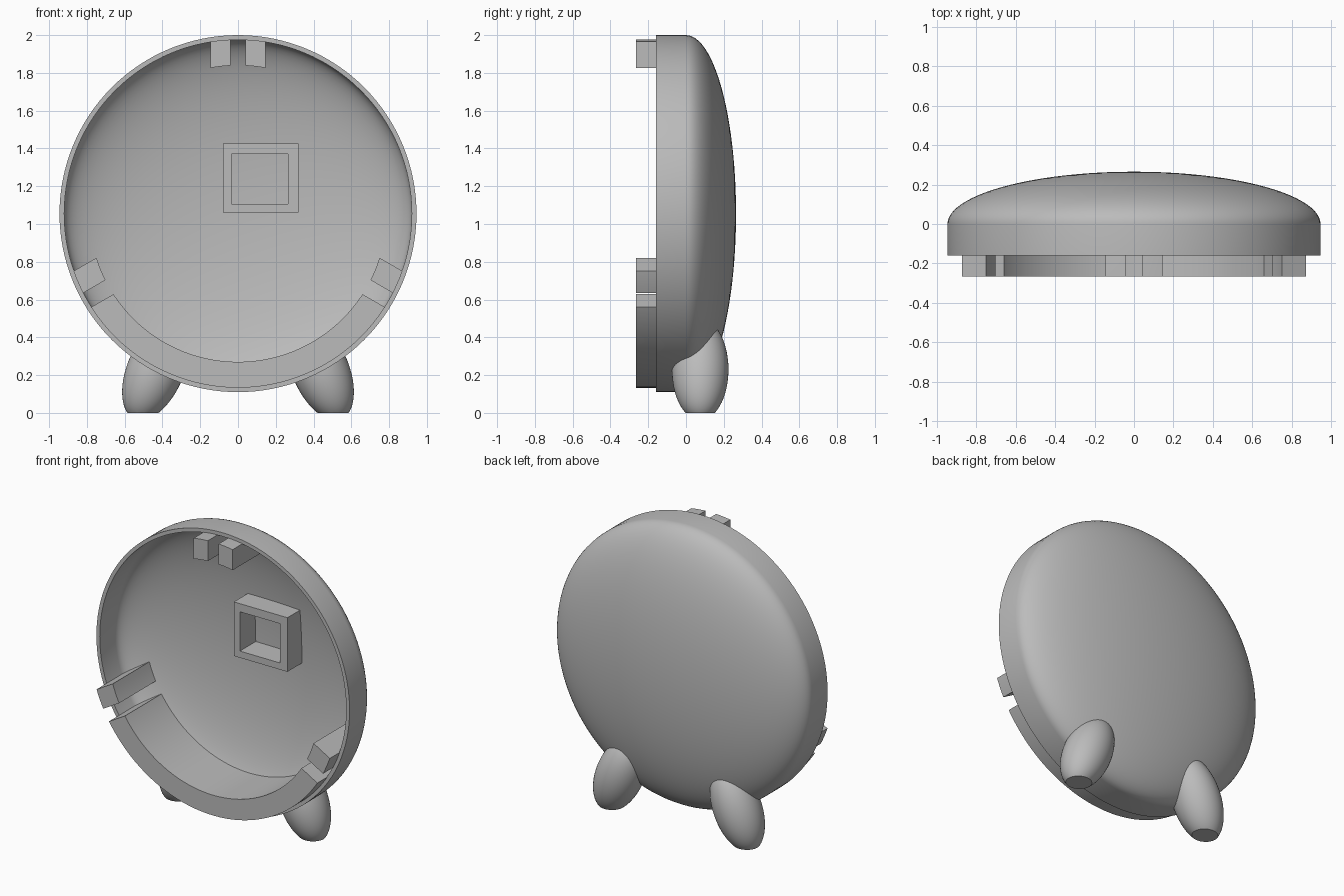
import bpy, bmesh, math
from mathutils import Vector, Matrix

if "Cube" in bpy.data.objects:
    bpy.data.objects.remove(bpy.data.objects["Cube"])

CENTRE = Vector((0, 0, 1.055))
RADIUS, DEPTH, WALL = 0.945, 0.265, 0.025
RIM_Y, TAB_Y, TAB_R = -0.16, -0.265, 0.785

grey = bpy.data.materials.new("plain grey")
grey.use_nodes = True
grey.diffuse_color = (0.5, 0.5, 0.5, 1)
grey.node_tree.nodes["Principled BSDF"].inputs["Base Color"].default_value = (0.5, 0.5, 0.5, 1)


def finish(name, bm, smooth=True):
    bmesh.ops.recalc_face_normals(bm, faces=bm.faces)
    mesh = bpy.data.meshes.new(name)
    bm.to_mesh(mesh)
    bm.free()
    obj = bpy.data.objects.new(name, mesh)
    bpy.context.collection.objects.link(obj)
    mesh.materials.append(grey)
    if smooth:
        shade(obj)
    return obj


def activate(obj):
    bpy.ops.object.select_all(action='DESELECT')
    obj.select_set(True)
    bpy.context.view_layer.objects.active = obj


def shade(obj):
    activate(obj)
    bpy.ops.object.shade_smooth_by_angle(angle=math.radians(30))


def dome_y(r, inset):
    return (DEPTH - inset) * math.sqrt(max(0, 1 - (r / (RADIUS - inset)) ** 2))


def dome_arc(inset, r_end=0, steps=24):
    # Elliptical back, from the side wall in to radius r_end
    big = RADIUS - inset
    end = math.acos(r_end / big)
    return [(big * math.cos(end * i / steps), (DEPTH - inset) * math.sin(end * i / steps))
            for i in range(steps + 1)]


def revolve(profile, closed=False, steps=128):
    bm = bmesh.new()
    verts = [bm.verts.new(CENTRE + Vector((r, y, 0))) for r, y in profile]
    pairs = list(zip(verts, verts[1:]))
    if closed:
        pairs.append((verts[-1], verts[0]))
    edges = [bm.edges.new(p) for p in pairs]
    bmesh.ops.spin(bm, geom=verts + edges, cent=CENTRE, axis=(0, 1, 0),
                   angle=math.tau, steps=steps)
    bmesh.ops.remove_doubles(bm, verts=bm.verts, dist=0.0001)
    return bm


def cut(bm, point, normal):
    # Remove everything on the normal's side and cap the opening
    bmesh.ops.bisect_plane(bm, geom=bm.verts[:] + bm.edges[:] + bm.faces[:],
                           plane_co=point, plane_no=normal, clear_outer=True)
    bmesh.ops.holes_fill(bm, edges=[e for e in bm.edges if e.is_boundary], sides=0)


# Hollow domed shell
outer = [(RADIUS, RIM_Y)] + dome_arc(0)
inner = [(RADIUS - WALL, RIM_Y)] + dome_arc(WALL)
finish("shell", revolve(outer + inner[::-1] + [outer[0]]))


# Locking lip and tabs, all cut from one ring that follows the inside wall
def ring():
    arc = dome_arc(WALL - 0.002, TAB_R, 12)
    return revolve([(TAB_R, TAB_Y), (arc[0][0], TAB_Y)] + arc, closed=True)


def tab(name, angle, low, high):
    along = Vector((math.cos(angle), 0, math.sin(angle)))
    across = Vector((-along.z, 0, along.x))
    bm = ring()
    cut(bm, CENTRE, -along)
    cut(bm, CENTRE + across * high, across)
    cut(bm, CENTRE + across * low, -across)
    finish(name, bm)


tab("top_tab_left", math.radians(90), -0.145, -0.04)
tab("top_tab_right", math.radians(90), 0.04, 0.145)
tab("side_tab_left", math.radians(-30), 0.046, 0.172)
tab("side_tab_right", math.radians(210), -0.172, -0.046)

lip = ring()
for side in (1, -1):
    across = Vector((side * 0.5, 0, math.sqrt(0.75)))
    cut(lip, CENTRE - across * 0.04, across)
finish("bottom_lip", lip)

# Square socket standing on the inside of the dome
bm = bmesh.new()
loops = []
for x0, x1, z0, z1 in ((-0.08, 0.32, 1.06, 1.425), (-0.035, 0.265, 1.105, 1.37)):
    corners = [(x0, z0), (x1, z0), (x1, z1), (x0, z1)]
    front = [bm.verts.new((x, 0.07, z)) for x, z in corners]
    back = [bm.verts.new((x, dome_y(math.hypot(x, z - CENTRE.z), WALL / 2), z))
            for x, z in corners]
    loops.append((front, back))
(front_out, back_out), (front_in, back_in) = loops
for a, b in ((front_out, front_in), (front_in, back_in), (back_in, back_out), (back_out, front_out)):
    for i in range(4):
        j = (i + 1) % 4
        bm.faces.new((a[i], a[j], b[j], b[i]))
finish("socket_frame", bm, smooth=False)

# Egg-shaped feet, flat underneath and trimmed inside the shell wall
core = finish("foot_cutter", revolve([(0, -0.3), (RADIUS - WALL / 2, -0.3)] + dome_arc(WALL / 2)))
core.hide_render = True
for side, name in ((1, "left_foot"), (-1, "right_foot")):
    bm = bmesh.new()
    place = (Matrix.Translation((side * 0.436, 0.075, 0.23))
             @ Matrix.Rotation(math.radians(-23 * side), 4, 'Y')
             @ Matrix.Diagonal((0.15, 0.15, 0.285, 1)))
    bmesh.ops.create_uvsphere(bm, u_segments=48, v_segments=32, radius=1, matrix=place)
    cut(bm, (0, 0, 0), (0, 0, -1))
    foot = finish(name, bm, smooth=False)
    trim = foot.modifiers.new("trim", 'BOOLEAN')
    trim.operation, trim.solver, trim.object = 'DIFFERENCE', 'EXACT', core
    activate(foot)
    bpy.ops.object.modifier_apply(modifier="trim")
    shade(foot)
bpy.data.objects.remove(core)
